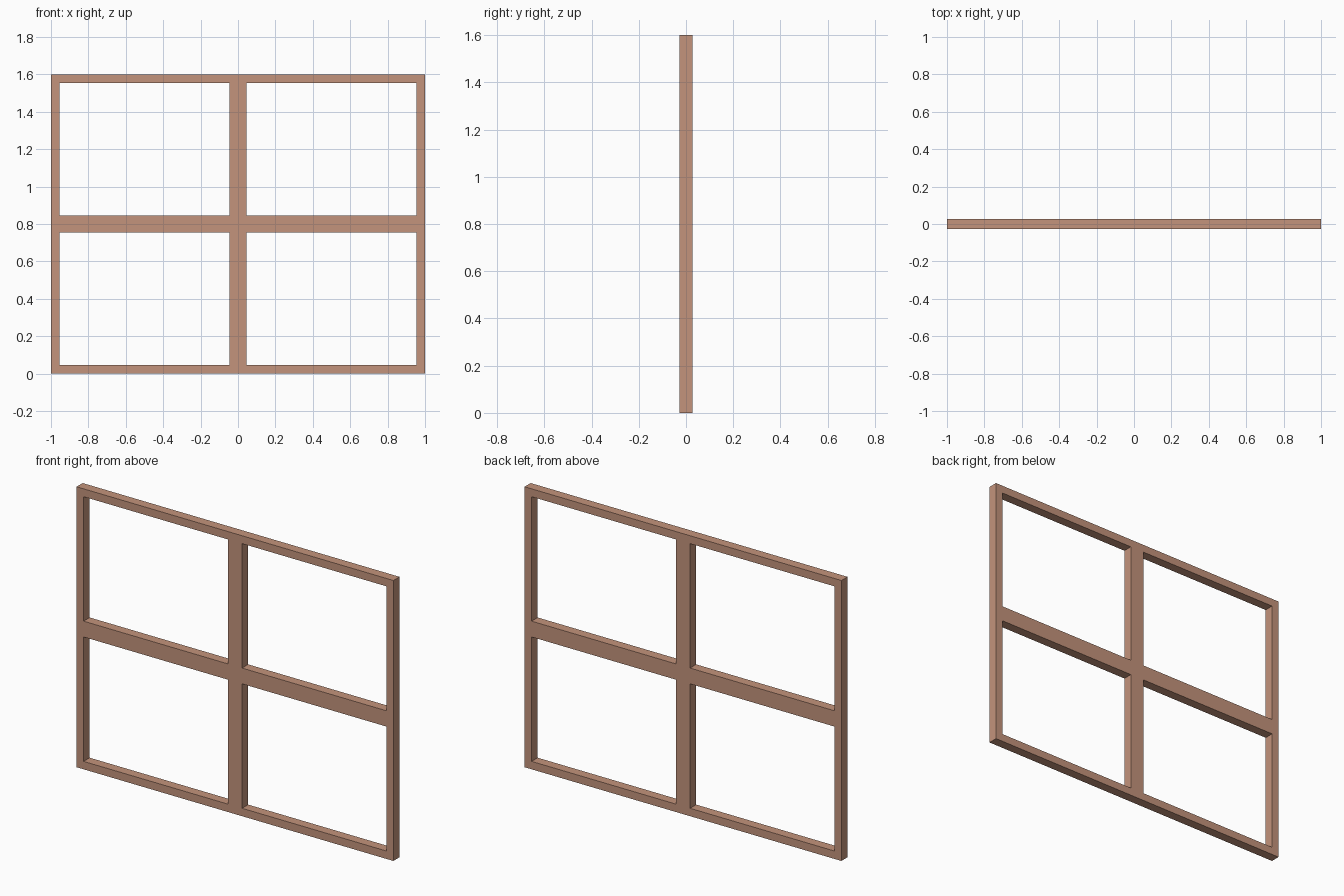
import bpy, bmesh

if "Cube" in bpy.data.objects:
    bpy.data.objects.remove(bpy.data.objects["Cube"])

W, H, D, B = 2.0, 1.6, 0.055, 0.045   # width, height, depth, border

mat = bpy.data.materials.new("tan wood")
mat.diffuse_color = (0.55, 0.295, 0.20, 1)
mat.use_nodes = True
mat.node_tree.nodes["Principled BSDF"].inputs["Base Color"].default_value = mat.diffuse_color

# Grid lines of the frame: odd-odd cells are the open panes
xs = [-W/2, -W/2 + B, -B, B, W/2 - B, W/2]
zs = [0, B, H/2 - B, H/2 + B, H - B, H]

bm = bmesh.new()
v = [[bm.verts.new((x, -D/2, z)) for z in zs] for x in xs]
for i in range(5):
    for j in range(5):
        if not (i % 2 and j % 2):
            bm.faces.new((v[i][j], v[i+1][j], v[i+1][j+1], v[i][j+1]))

# Give the frame its thickness
front = bm.faces[:]
ret = bmesh.ops.extrude_face_region(bm, geom=front, use_keep_orig=True)
bmesh.ops.translate(bm, vec=(0, D, 0),
                    verts=[g for g in ret["geom"] if isinstance(g, bmesh.types.BMVert)])
bmesh.ops.recalc_face_normals(bm, faces=bm.faces[:])
bmesh.ops.dissolve_limit(bm, angle_limit=0.01, verts=bm.verts[:], edges=bm.edges[:])

me = bpy.data.meshes.new("window_frame")
bm.to_mesh(me)
bm.free()
me.materials.append(mat)
ob = bpy.data.objects.new("window_frame", me)
bpy.context.collection.objects.link(ob)
